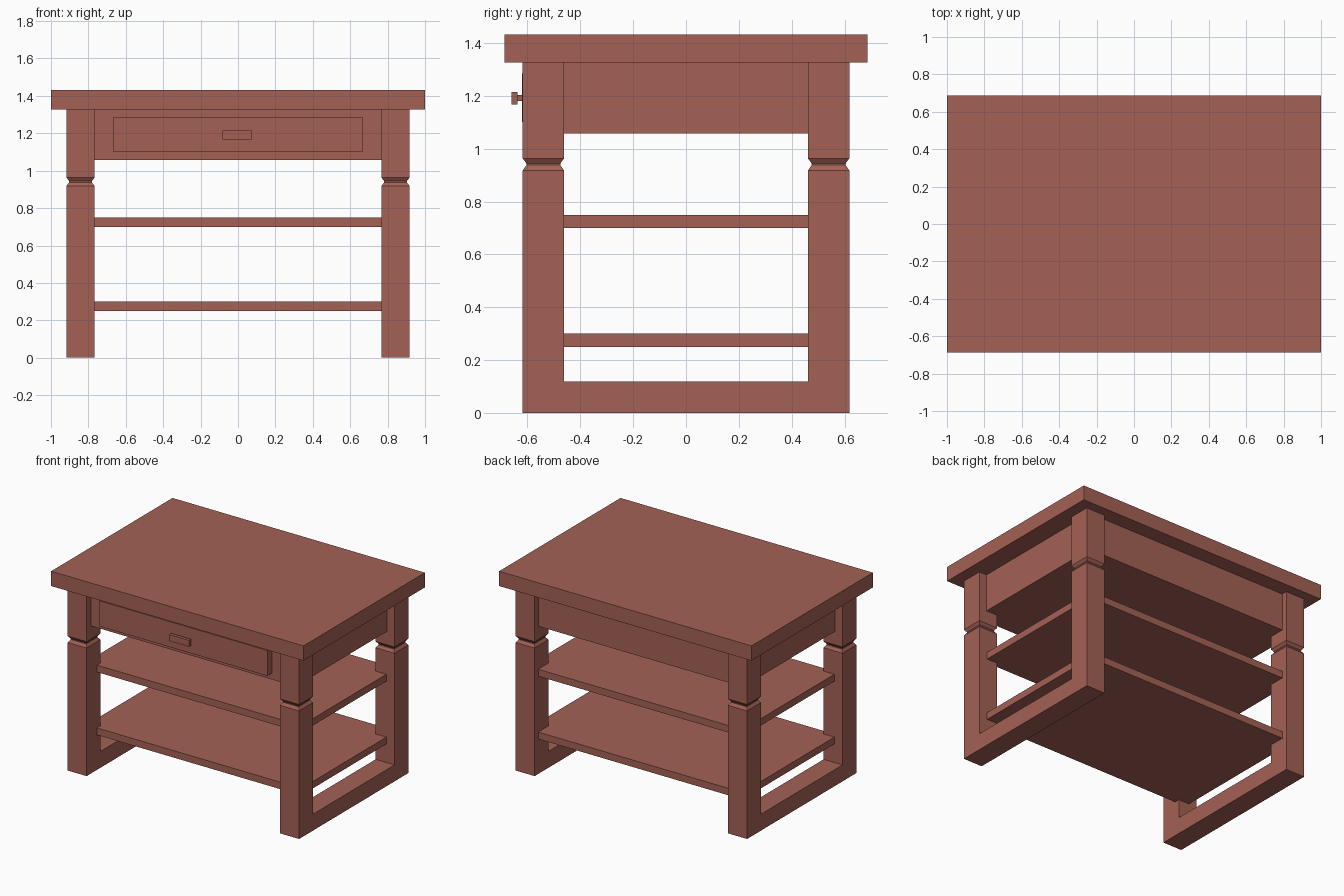
import bpy, bmesh

if "Cube" in bpy.data.objects:
    bpy.data.objects.remove(bpy.data.objects["Cube"])

wood = bpy.data.materials.new("reddish brown wood")
wood.diffuse_color = (0.37, 0.12, 0.092, 1)
wood.use_nodes = True
wood.node_tree.nodes["Principled BSDF"].inputs["Base Color"].default_value = wood.diffuse_color


def finish(name, bm):
    bmesh.ops.recalc_face_normals(bm, faces=bm.faces)
    me = bpy.data.meshes.new(name)
    bm.to_mesh(me)
    bm.free()
    me.materials.append(wood)
    ob = bpy.data.objects.new(name, me)
    bpy.context.collection.objects.link(ob)
    return ob


def stack(name, x, y, rings):
    """Rectangular column: x and y ranges, rings of (height, inset)."""
    bm = bmesh.new()
    prev = None
    for z, i in rings:
        ring = [bm.verts.new((px, py, z)) for px, py in (
            (x[0] + i, y[0] + i), (x[1] - i, y[0] + i),
            (x[1] - i, y[1] - i), (x[0] + i, y[1] - i))]
        if prev:
            for k in range(4):
                n = (k + 1) % 4
                bm.faces.new((prev[k], prev[n], ring[n], ring[k]))
        else:
            bm.faces.new(ring[::-1])
        prev = ring
    bm.faces.new(prev)
    return finish(name, bm)


def box(name, x, y, z):
    return stack(name, x, y, [(z[0], 0), (z[1], 0)])


# table top and the apron box below it
box("table_top", (-1, 1), (-0.687, 0.687), (1.326, 1.432))
box("apron_box", (-0.857, 0.857), (-0.57, 0.577), (1.058, 1.326))

# two shelves let into the legs
for name, z in (("lower_shelf", 0.25), ("upper_shelf", 0.70)):
    box(name, (-0.852, 0.852), (-0.5, 0.577), (z, z + 0.05))

# grooved legs, and a floor runner joining each side pair
groove = [(0, 0), (0.918, 0), (0.938, 0.014), (0.944, 0.014), (0.963, 0), (1.326, 0)]
for side, s in (("left", -1), ("right", 1)):
    x = sorted((s * 0.767, s * 0.917))
    for end, t in (("front", -1), ("back", 1)):
        y = sorted((t * 0.462, t * 0.618))
        stack(f"{end}_{side}_leg", x, y, groove)
    box(f"{side}_runner", x, (-0.462, 0.462), (0, 0.118))

# drawer front with its handle
box("drawer_front", (-0.667, 0.667), (-0.62, -0.57), (1.102, 1.284))
box("handle_stem", (-0.05, 0.04), (-0.639, -0.62), (1.18, 1.203))
box("handle_bar", (-0.083, 0.075), (-0.661, -0.638), (1.168, 1.214))
